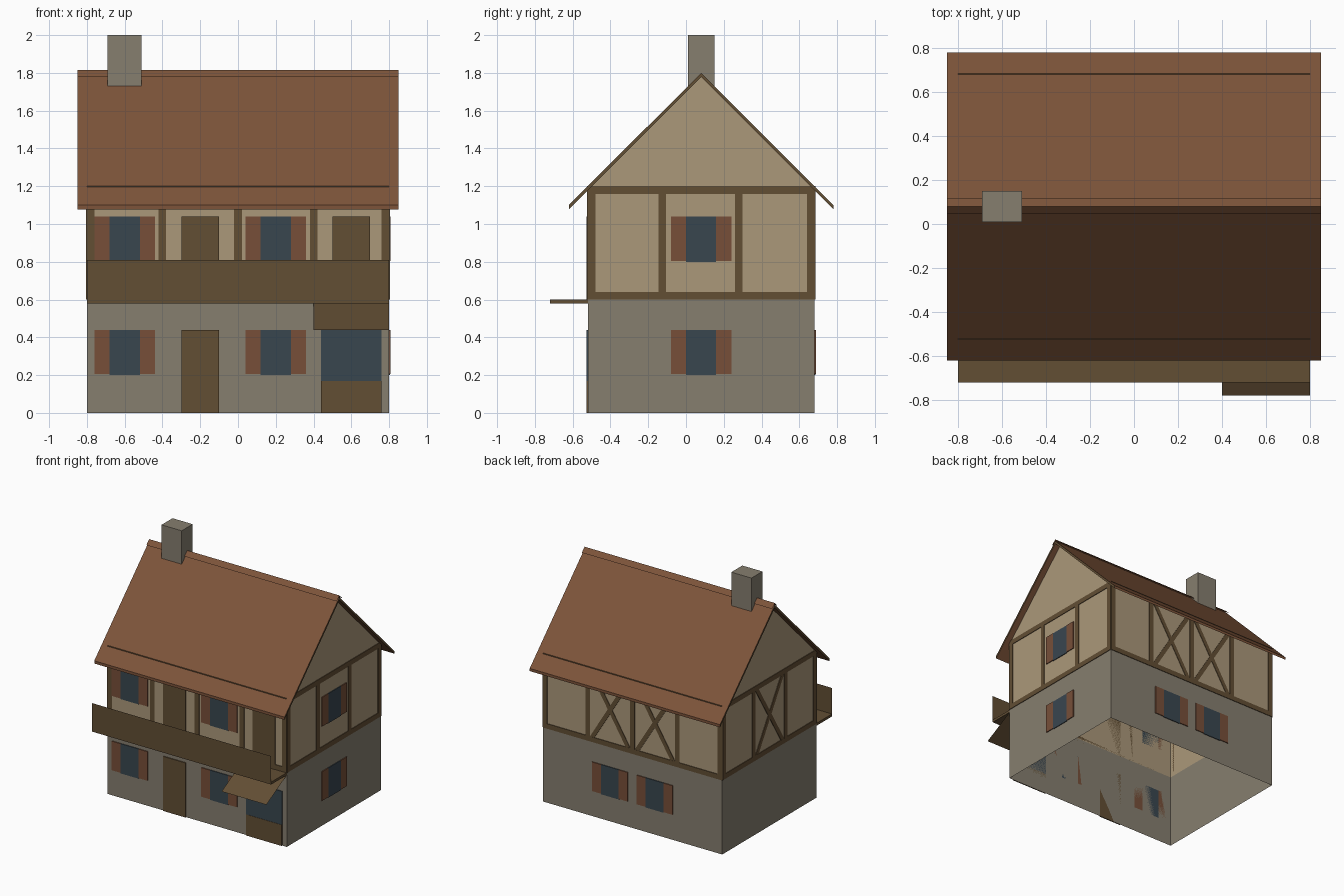
import bpy, bmesh

cube = bpy.data.objects.get("Cube")
if cube:
    bpy.data.objects.remove(cube, do_unlink=True)


def material(name, hex_colour):
    channels = [int(hex_colour[i:i + 2], 16) / 255 for i in (0, 2, 4)]
    rgba = [((c + 0.055) / 1.055) ** 2.4 for c in channels] + [1]
    mat = bpy.data.materials.new(name)
    mat.use_nodes = True
    mat.diffuse_color = rgba
    mat.node_tree.nodes["Principled BSDF"].inputs["Base Color"].default_value = rgba
    return mat


STONE = material("grey stone", "867e6f")
PLASTER = material("tan plaster", "ab987a")
TIMBER = material("brown timber", "624e34")
TILE = material("red brown tile", "7d543a")
SHUTTER = material("russet shutter", "774f39")
GLASS = material("dark blue glass", "39464f")

# Main dimensions
W, ROOF_W = 0.8, 0.85
FRONT, BACK, MID = -0.52, 0.68, 0.08
FLOOR, EAVE, RIDGE = 0.6, 1.2, 1.8
BEAM = 0.04


def finish(name, bm, *mats):
    bmesh.ops.recalc_face_normals(bm, faces=bm.faces)
    mesh = bpy.data.meshes.new(name)
    bm.to_mesh(mesh)
    bm.free()
    for mat in mats:
        mesh.materials.append(mat)
    obj = bpy.data.objects.new(name, mesh)
    bpy.context.collection.objects.link(obj)
    return obj


def add_face(bm, points):
    return bm.faces.new([bm.verts.new(p) for p in points])


def extrude(bm, points, offset):
    face = add_face(bm, points)
    result = bmesh.ops.extrude_face_region(bm, geom=[face], use_keep_orig=True)
    moved = [v for v in result["geom"] if isinstance(v, bmesh.types.BMVert)]
    bmesh.ops.translate(bm, verts=moved, vec=offset)


def sheet(name, mat, *polygons):
    bm = bmesh.new()
    for points in polygons:
        add_face(bm, points)
    bmesh.ops.remove_doubles(bm, verts=bm.verts, dist=1e-4)
    return finish(name, bm, mat)


def box(name, mat, x, y, z):
    bm = bmesh.new()
    base = [(x[0], y[0], z[0]), (x[1], y[0], z[0]), (x[1], y[1], z[0]), (x[0], y[1], z[0])]
    extrude(bm, base, (0, 0, z[1] - z[0]))
    return finish(name, bm, mat)


# Each wall turns (along, up, outward) into a point in space
WALLS = {
    "front": lambda u, z, d: (u, FRONT - d, z),
    "back": lambda u, z, d: (u, BACK + d, z),
    "left": lambda u, z, d: (W + d, u, z),
    "right": lambda u, z, d: (-W - d, u, z),
}


def rect(u0, u1, z0, z1):
    return [(u0, z0), (u1, z0), (u1, z1), (u0, z1)]


def plates(name, wall, mat, polygons, depth=0.005):
    """Thin raised plates lying on one wall."""
    place = WALLS[wall]
    bm = bmesh.new()
    for poly in polygons:
        start = place(0, 0, 0)
        end = place(0, 0, depth)
        extrude(bm, [place(u, z, 0) for u, z in poly], [e - s for s, e in zip(start, end)])
    return finish(wall + "_" + name, bm, mat)


def window(wall, label, u, sill):
    top = sill + 0.24
    plates(label + "_window_glass", wall, GLASS, [rect(u - 0.08, u + 0.08, sill, top)], 0.006)
    plates(label + "_window_shutters", wall, SHUTTER,
           [rect(u + s * 0.12 - 0.04, u + s * 0.12 + 0.04, sill + 0.005, top) for s in (-1, 1)], 0.007)


def door(wall, label, u, base):
    plates(label + "_door", wall, TIMBER, [rect(u - 0.1, u + 0.1, base, base + 0.44)], 0.008)


def cross(u0, u1):
    """Two crossing diagonal braces filling a bay."""
    low, high, w = FLOOR + BEAM, EAVE - BEAM, BEAM
    return [[(u0, low), (u0 + w, low), (u1, high), (u1 - w, high)],
            [(u1 - w, low), (u1, low), (u0 + w, high), (u0, high)]]


# Stone ground storey, open below
corners = [(-W, FRONT), (W, FRONT), (W, BACK), (-W, BACK)]
sheet("stone_walls", STONE, *[
    [(*a, 0), (*b, 0), (*b, FLOOR), (*a, FLOOR)]
    for a, b in zip(corners, corners[1:] + corners[:1])])

# Plastered upper storey with gables, tucked under the roof
top = EAVE - 0.02
gable = [(FRONT, FLOOR), (BACK, FLOOR), (BACK, top), (MID, RIDGE - 0.02), (FRONT, top)]
long_walls = [[(-W, y, FLOOR), (W, y, FLOOR), (W, y, top), (-W, y, top)] for y in (FRONT, BACK)]
sheet("plaster_walls", PLASTER, *long_walls,
      *[[(x, y, z) for y, z in gable] for x in (-W, W)])

# Timber frame
long_posts = [-0.78, -0.4, 0, 0.4, 0.78]
side_posts = [-0.5, -0.125, 0.28, 0.66]
for wall in WALLS:
    is_long = wall in ("front", "back")
    lo, hi = (-W, W) if is_long else (FRONT, BACK)
    posts = long_posts if is_long else side_posts
    frame = [rect(lo, hi, FLOOR, FLOOR + BEAM), rect(lo, hi, EAVE - BEAM, EAVE)]
    frame += [rect(u - BEAM / 2, u + BEAM / 2, FLOOR + BEAM, EAVE - BEAM) for u in posts]
    plates("timber_frame", wall, TIMBER, frame)
plates("cross_braces", "back", TIMBER, cross(-0.38, -0.02) + cross(0.02, 0.38), 0.004)
plates("cross_braces", "right", TIMBER, cross(-0.105, 0.26), 0.004)

# Windows
for label, sill in (("lower", 0.2), ("upper", 0.8)):
    window("front", label + "_outer", -0.6, sill)
    window("front", label + "_inner", 0.2, sill)
    window("left", label, MID, sill)
for label, u in (("first", -0.2), ("second", 0.2)):
    window("back", label, u, 0.2)

# Doors and shop front
door("front", "entrance", -0.2, 0)
door("front", "first_balcony", -0.2, FLOOR)
door("front", "second_balcony", 0.6, FLOOR)
plates("shop_glass", "front", GLASS, [rect(0.44, 0.76, 0.17, 0.44)], 0.006)
plates("shop_counter", "front", TIMBER, [rect(0.44, 0.76, 0, 0.17)], 0.008)
sheet("shop_awning", TIMBER, [(0.4, FRONT, 0.58), (W, FRONT, 0.58), (W, -0.78, 0.44), (0.4, -0.78, 0.44)])

# Balcony
box("balcony_floor", TIMBER, (-W, W), (-0.72, FRONT), (0.58, FLOOR))
sheet("balcony_railing", TIMBER, [(-W, -0.72, 0.58), (W, -0.72, 0.58), (W, -0.72, 0.81), (-W, -0.72, 0.81)])

# Roof slabs with timber verge ends
span, thick = 0.7, 0.022
profile = [(-span, RIDGE - span), (0, RIDGE), (span, RIDGE - span),
           (span, RIDGE - span - thick), (0, RIDGE - thick), (-span, RIDGE - span - thick)]
bm = bmesh.new()
extrude(bm, [(-ROOF_W, MID + y, z) for y, z in profile], (2 * ROOF_W, 0, 0))
roof = finish("roof", bm, TILE, TIMBER)
for face in roof.data.polygons:
    face.material_index = int(abs(face.normal.x) > 0.9)

# Ridge cap
peak, half = RIDGE + 0.015, 0.035
sheet("ridge_cap", TILE, *[
    [(-ROOF_W, MID, peak), (ROOF_W, MID, peak),
     (ROOF_W, MID + s * half, peak - half), (-ROOF_W, MID + s * half, peak - half)]
    for s in (-1, 1)])

# Chimney
box("chimney", STONE, (-0.69, -0.51), (0.01, 0.15), (1.7, 2.0))
